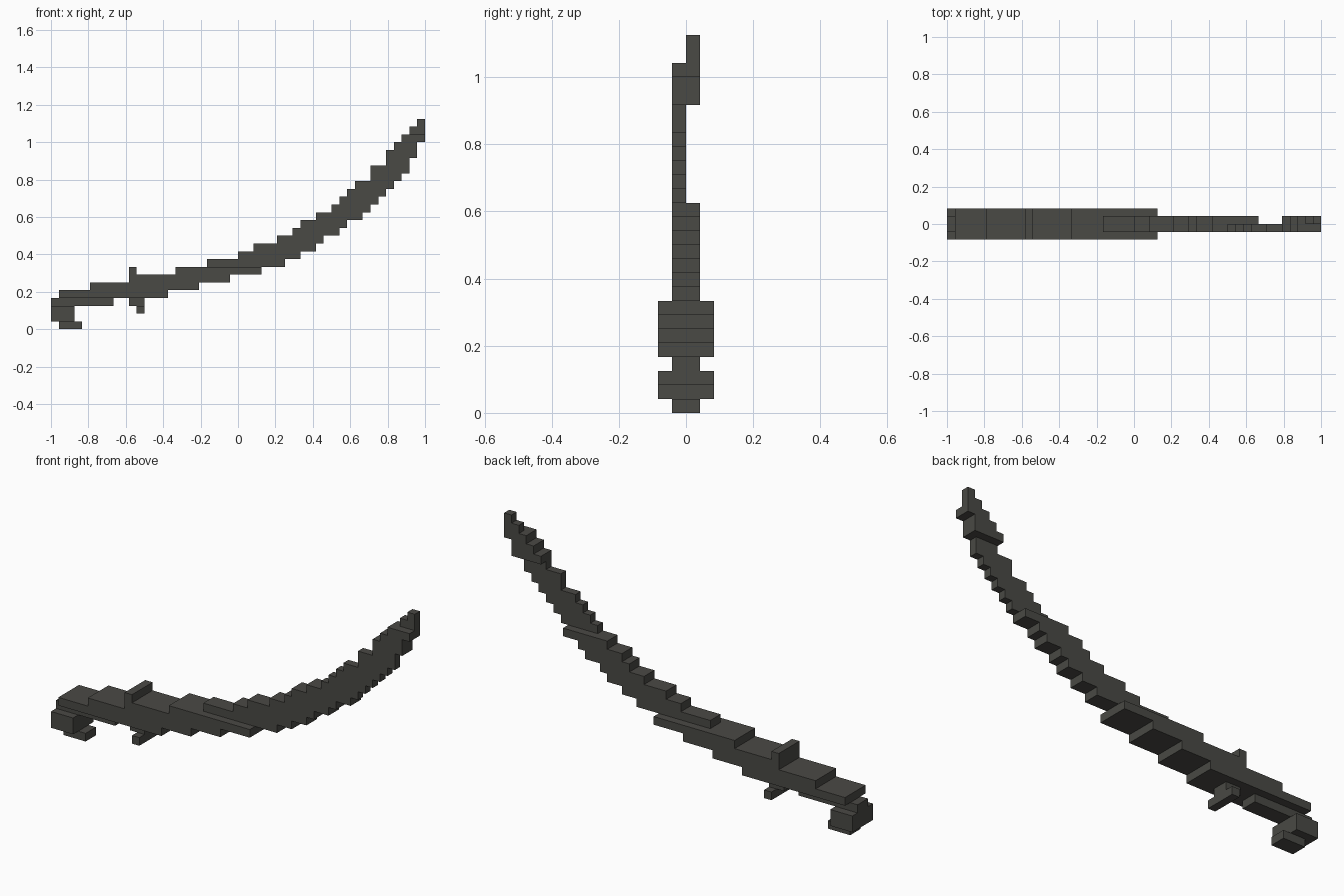
import bpy, bmesh, math
from mathutils import Vector

cube = bpy.data.objects.get("Cube")
if cube:
    bpy.data.objects.remove(cube, do_unlink=True)

U = 1 / 24          # size of one block
MID_X = 24          # block column that sits on x = 0

# Single dark steel colour
steel = bpy.data.materials.new("dark_grey")
steel.use_nodes = True
colour = (0.068, 0.067, 0.059, 1)
steel.diffuse_color = colour
bsdf = next(n for n in steel.node_tree.nodes if n.type == 'BSDF_PRINCIPLED')
bsdf.inputs["Base Color"].default_value = colour
bsdf.inputs["Roughness"].default_value = 0.8

# The six block sides: outward direction and its two in-plane axes
SIDES = [(axis, sign) for axis in range(3) for sign in (-1, 1)]


def block_part(name, bars):
    """Merge bars (layer, x0, x1, y0, y1) into one clean outer shell."""
    cells = {(x, y, k) for k, x0, x1, y0, y1 in bars
             for x in range(x0, x1) for y in range(y0, y1)}
    bm = bmesh.new()
    for cell in sorted(cells):
        for axis, sign in SIDES:
            near = list(cell)
            near[axis] += sign
            if tuple(near) in cells:
                continue
            a, b = (axis + 1) % 3, (axis + 2) % 3
            corners = []
            for da, db in ((0, 0), (1, 0), (1, 1), (0, 1)):
                p = list(cell)
                p[axis] += max(sign, 0)
                p[a] += da
                p[b] += db
                corners.append(Vector((p[0] - MID_X, p[1], p[2])) * U)
            if sign < 0:
                corners.reverse()
            bm.faces.new([bm.verts.new(c) for c in corners])
    # Weld the blocks and drop the seams on flat areas
    bmesh.ops.remove_doubles(bm, verts=bm.verts, dist=U / 100)
    bmesh.ops.dissolve_limit(bm, angle_limit=math.radians(1),
                             verts=bm.verts, edges=bm.edges)
    mesh = bpy.data.meshes.new(name)
    bm.to_mesh(mesh)
    bm.free()
    mesh.materials.append(steel)
    obj = bpy.data.objects.new(name, mesh)
    bpy.context.collection.objects.link(obj)
    return obj


def steps(first_layer, spans, y0, y1):
    """Stacked layers, each with its own x span and a shared width."""
    return [(first_layer + i, x0, x1, y0, y1)
            for i, (x0, x1) in enumerate(spans)]


# Pommel hooking down at the end of the grip
block_part("pommel", [(0, 1, 4, -1, 1), (1, 0, 3, -2, 2), (2, 0, 3, -2, 2)])

# Grip with a narrower underside
block_part("grip", [(3, 0, 8, -1, 1), (4, 1, 10, -2, 2), (5, 5, 10, -2, 2)])

# Cross guard: upright prong above, short stem and bar below
block_part("guard", steps(4, [(10, 11)] * 4, -2, 2)
           + [(3, 10, 12, -1, 1), (2, 11, 12, -2, 2)])

# Blade base, full width
block_part("blade_base",
           steps(4, [(11, 15), (11, 19), (11, 23), (16, 27)], -2, 2))

# Middle of the blade, half width
block_part("blade_middle",
           steps(8, [(20, 30), (24, 32), (26, 34), (29, 35),
                     (31, 37), (32, 38), (34, 40)], -1, 1))

# Upper blade, thin and set to the front side
block_part("blade_upper",
           steps(15, [(36, 41), (37, 42), (38, 43), (39, 44),
                      (41, 45), (41, 46), (43, 46)], -1, 0))

# Tip: thicker root, then a thin point set to the back side
block_part("blade_tip",
           steps(22, [(43, 47), (44, 47), (45, 48)], -1, 1)
           + steps(25, [(46, 48), (47, 48)], 0, 1))
